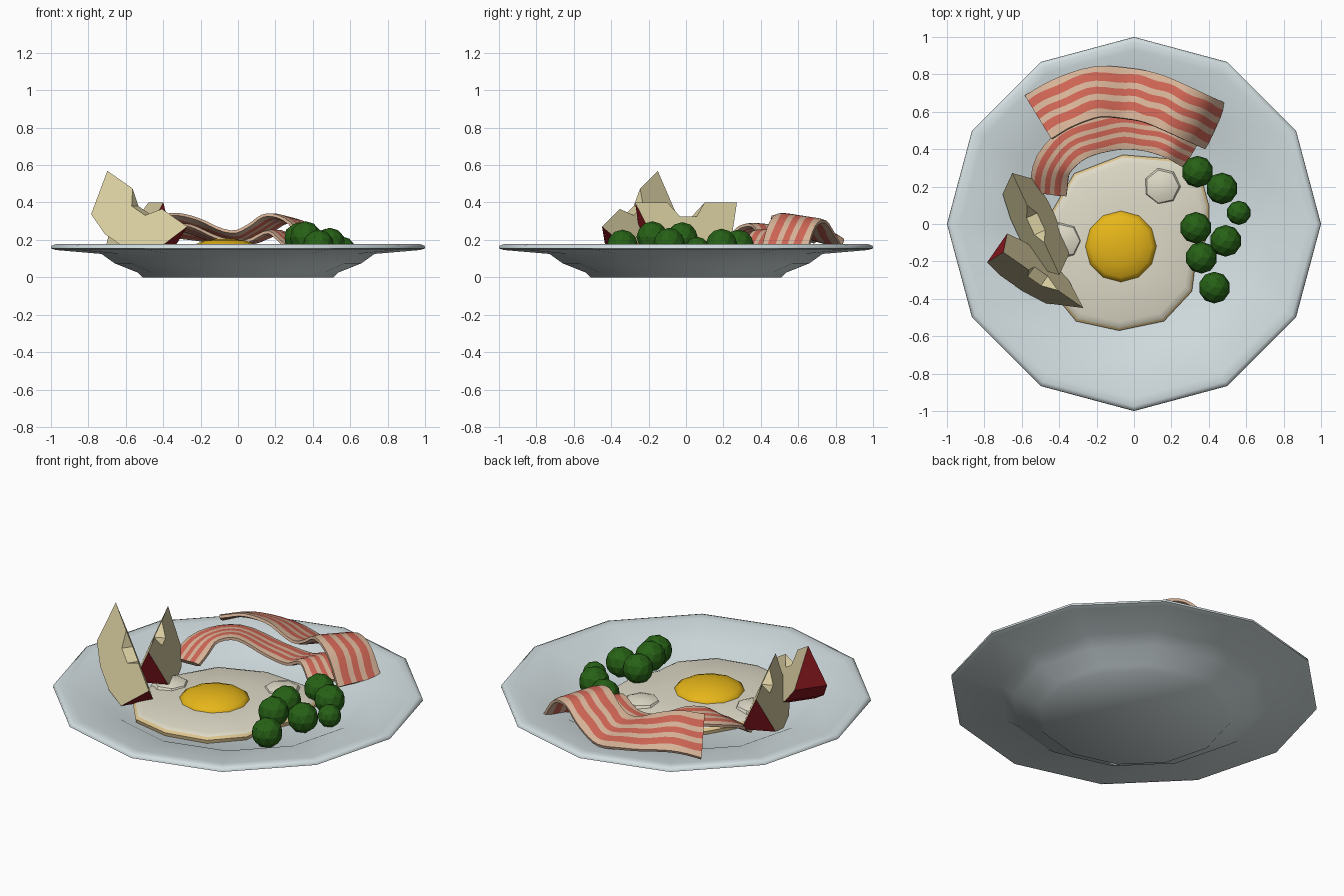
import bpy, bmesh, math
from mathutils import Vector

if "Cube" in bpy.data.objects:
    bpy.data.objects.remove(bpy.data.objects["Cube"])


def material(name, rgb):
    m = bpy.data.materials.new(name)
    m.diffuse_color = (*rgb, 1)
    m.use_nodes = True
    m.node_tree.nodes["Principled BSDF"].inputs["Base Color"].default_value = m.diffuse_color
    return m


PLATE = material("plate white", (0.65, 0.73, 0.75))
WHITE = material("egg white", (0.74, 0.71, 0.58))
EDGE = material("browned edge", (0.72, 0.55, 0.27))
YOLK = material("yolk yellow", (0.80, 0.47, 0.01))
PEA = material("pea green", (0.02, 0.12, 0.008))
FLESH = material("fruit flesh", (0.70, 0.62, 0.36))
SKIN = material("fruit skin", (0.27, 0.01, 0.015))
MEAT = material("bacon red", (0.62, 0.13, 0.09))
FAT = material("bacon fat", (0.68, 0.45, 0.31))


def make(name, verts, faces, mats, idx=None, smooth=None):
    me = bpy.data.meshes.new(name)
    me.from_pydata([tuple(v) for v in verts], [], faces)
    for m in mats:
        me.materials.append(m)
    if idx:
        for p, i in zip(me.polygons, idx):
            p.material_index = i
    bm = bmesh.new()
    bm.from_mesh(me)
    bmesh.ops.remove_doubles(bm, verts=bm.verts, dist=1e-5)
    bmesh.ops.recalc_face_normals(bm, faces=bm.faces)
    bm.to_mesh(me)
    bm.free()
    ob = bpy.data.objects.new(name, me)
    bpy.context.collection.objects.link(ob)
    if smooth:
        bpy.ops.object.select_all(action='DESELECT')
        ob.select_set(True)
        bpy.context.view_layer.objects.active = ob
        bpy.ops.object.shade_smooth_by_angle(angle=math.radians(smooth))
    return ob


def rings(name, loops, mats, rule=None, smooth=None):
    """Bridge closed loops of equal length and cap both ends."""
    n = len(loops[0])
    verts = [v for lp in loops for v in lp]
    faces, idx = [], []
    for k in range(len(loops) - 1):
        for i in range(n):
            j = (i + 1) % n
            faces.append((k*n + i, k*n + j, (k+1)*n + j, (k+1)*n + i))
            idx.append(rule(k, i) if rule else 0)
    faces += [tuple(range(n)), tuple(range((len(loops)-1)*n, len(loops)*n))]
    idx += [rule(0, -1), rule(len(loops) - 2, -2)] if rule else [0, 0]
    return make(name, verts, faces, mats, idx, smooth)


def lathe(name, profile, seg, mat, at=(0, 0), smooth=40):
    loops = [[(at[0] + r*math.cos(2*math.pi*i/seg), at[1] + r*math.sin(2*math.pi*i/seg), z)
              for i in range(seg)] for r, z in profile]
    return rings(name, loops, [mat], smooth=smooth)


# Plate: twelve-sided with a sunken well
lathe("plate", [(0.51, 0), (0.535, 0.025), (0.66, 0.075), (0.73, 0.125), (0.975, 0.146),
                (1.0, 0.155), (0.998, 0.168), (0.975, 0.177), (0.93, 0.172), (0.70, 0.142),
                (0.62, 0.10)], 12, PLATE, smooth=60)

# Egg white with browned rim
outline = [(-.08, -.57), (.16, -.52), (.31, -.36), (.33, -.2), (.40, -.05), (.40, .1), (.37, .21),
           (.24, .345), (-.06, .37), (-.32, .27), (-.45, .05), (-.48, -.15), (-.44, -.36),
           (-.31, -.52)]
cx, cy = -.05, -.1
loops = [[(cx + (x-cx)*s, cy + (y-cy)*s, z) for x, y in outline]
         for s, z in [(.99, .095), (1, .12), (.97, .133), (.9, .143), (.45, .156)]]
rings("egg_white", loops, [WHITE, EDGE], lambda k, i: 1 if k < 2 else 0, smooth=50)
for n, (bx, by) in enumerate([(.15, .20), (-.38, -.09)]):
    lathe("egg_bubble_%d" % n, [(.11, .13), (.09, .16), (.05, .174)], 7, WHITE, (bx, by), 30)

# Yolk
lathe("yolk", [(.19, .14), (.19, .156), (.165, .174), (.11, .196), (.04, .206)], 12, YOLK,
      (-.07, -.12), 60)

# Peas
for n, (x, y, z, r) in enumerate([(.34, .28, .17, .085), (.47, .19, .175, .085),
                                  (.56, .06, .152, .065), (.33, -.02, .21, .085),
                                  (.49, -.09, .18, .085), (.36, -.18, .215, .085),
                                  (.43, -.34, .17, .085)]):
    bpy.ops.mesh.primitive_ico_sphere_add(subdivisions=2, radius=r, location=(x, y, z))
    bpy.context.object.name = "pea_%d" % n
    bpy.context.object.data.materials.append(PEA)


# Fruit wedges: cored profile along an axis, opened by a small angle
def wedge(name, p1, p2):
    p1, p2 = Vector(p1), Vector(p2)
    mid, u = (p1 + p2) / 2, (p2 - p1).normalized()
    down = Vector((0, 0, -1))
    w = (down - u * down.dot(u)).normalized()
    v = u.cross(w)
    prof = [(-.3, 0), (-.11, 0), (-.05, .08), (.05, .08), (.11, 0), (.3, 0),
            (.22, .24), (.08, .285), (-.08, .285), (-.22, .24)]
    a = math.radians(23)
    loops = [[mid + u*t + w*(r*math.cos(a)) + v*(s*r*math.sin(a)) for t, r in prof]
             for s in (-1, 1)]
    rings(name, loops, [FLESH, SKIN], lambda k, i: 1 if i >= 5 else 0)


wedge("fruit_wedge_back", (-.65, .27, .40), (-.40, -.27, .40))
wedge("fruit_wedge_front", (-.70, -.15, .57), (-.27, -.45, .27))


# Bacon: wavy striped strip swept along a smooth path
def spline(pts, steps):
    p = [Vector(q) for q in pts]
    p = [2*p[0] - p[1]] + p + [2*p[-1] - p[-2]]
    out = []
    for i in range(1, len(p) - 2):
        for s in range(steps):
            t = s / steps
            out.append(.5 * (2*p[i] + (p[i+1]-p[i-1])*t
                             + (2*p[i-1] - 5*p[i] + 4*p[i+1] - p[i+2])*t*t
                             + (3*p[i] - p[i-1] - 3*p[i+1] + p[i+2])*t**3))
    return out + [p[-2]]


def bacon(name, pts, width, tilt, thick=.028):
    path = spline(pts, 4)
    cuts = [-.5, -.35, -.18, -.06, .08, .2, .37, .5]   # stripe borders across the strip
    loops = []
    for k, c in enumerate(path):
        d = path[min(k+1, len(path)-1)] - path[max(k-1, 0)]
        side = Vector((-d.y, d.x, 0)).normalized()
        f = k / (len(path) - 1)
        side.z = -tilt * (1 - f)
        up = d.cross(side).normalized()
        wob = .02 * math.sin(k * 1.1)
        top, bot = [], []
        for j, q in enumerate(cuts):
            end = j in (0, 7)
            pos = c + side * (width * (q + (0 if end else wob)))
            h = thick * (.28 if end else .5)
            top.append(pos + up*h)
            bot.append(pos - up*h)
        loops.append(top + bot[::-1])

    def stripe(k, i):
        j = i if i < 7 else 14 - i
        return 1 if i >= 0 and i != 7 and i != 15 and j % 2 else 0
    rings(name, loops, [FAT, MEAT], stripe, smooth=40)


bacon("bacon_back", [(-.51, .57, .255), (-.38, .645, .28), (-.2, .705, .25), (-.02, .695, .205),
                     (.1, .67, .25), (.21, .625, .315), (.33, .57, .28), (.43, .525, .14)], .27, .5)
bacon("bacon_front", [(-.46, .165, .16), (-.43, .32, .25), (-.30, .44, .27), (-.1, .495, .2),
                      (.06, .49, .19), (.2, .45, .24), (.31, .39, .16)], .20, .1)
